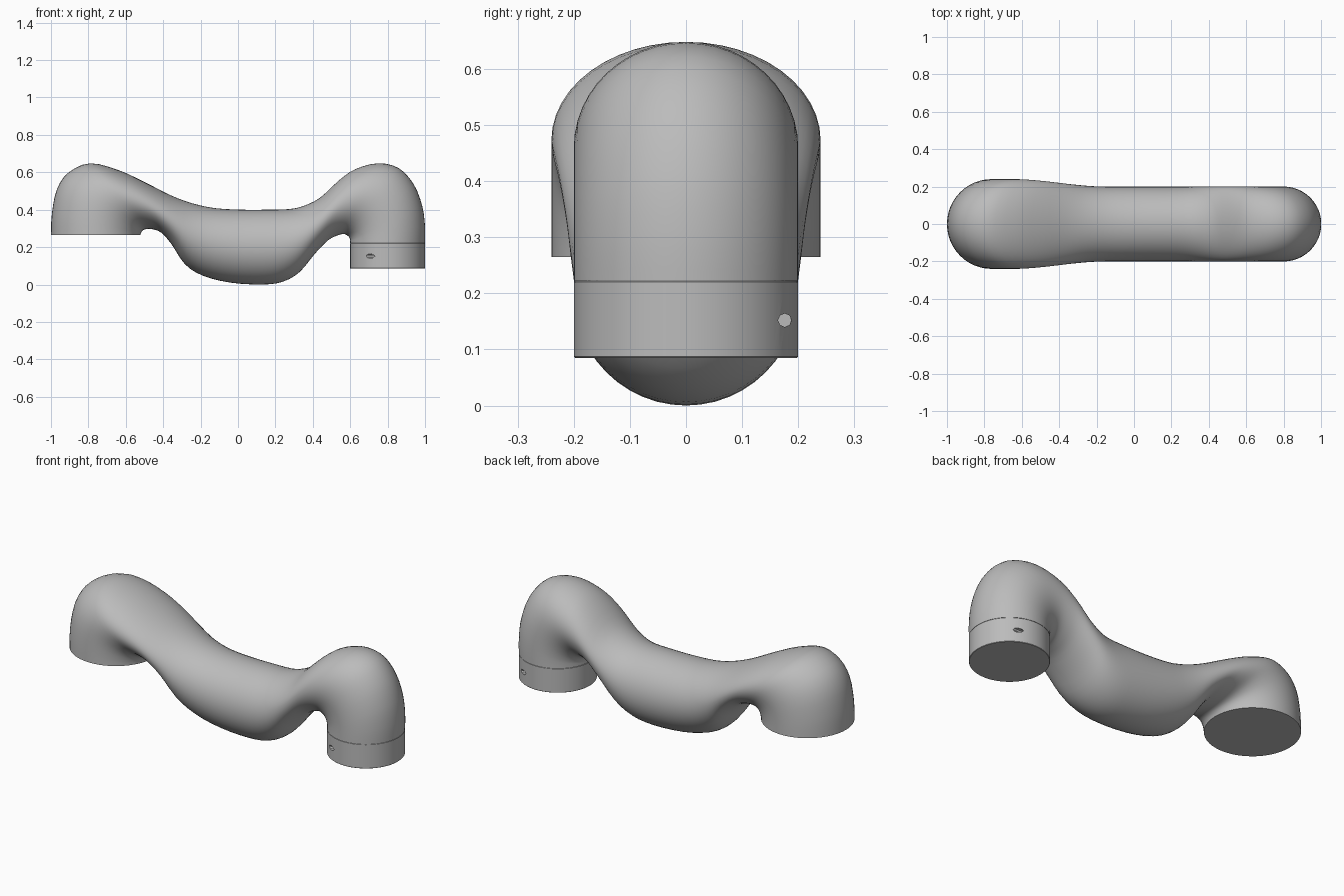
import bpy
import bmesh
import math
from mathutils import Vector

old = bpy.data.objects.get("Cube")
if old:
    bpy.data.objects.remove(old, do_unlink=True)

SIDES = 48
STEPS = 3

# One neutral grey for every part
grey = bpy.data.materials.new("neutral grey")
grey.use_nodes = True
grey.diffuse_color = (0.5, 0.5, 0.5, 1)
grey.node_tree.nodes["Principled BSDF"].inputs["Base Color"].default_value = (0.5, 0.5, 0.5, 1)


def make_object(name, bm):
    """Turn a bmesh into a grey object in the scene."""
    bmesh.ops.recalc_face_normals(bm, faces=bm.faces[:])
    mesh = bpy.data.meshes.new(name)
    bm.to_mesh(mesh)
    bm.free()
    mesh.materials.append(grey)
    obj = bpy.data.objects.new(name, mesh)
    bpy.context.collection.objects.link(obj)
    return obj


def smooth(obj):
    """Smooth shading that keeps the rims sharp."""
    bpy.ops.object.select_all(action="DESELECT")
    obj.select_set(True)
    bpy.context.view_layer.objects.active = obj
    bpy.ops.object.shade_smooth_by_angle(angle=math.radians(40))


def spline(points, steps):
    """Smooth curve through all the given points."""
    last = len(points) - 1
    result = []
    for i in range(last):
        a, b = points[max(i - 1, 0)], points[i]
        c, d = points[i + 1], points[min(i + 2, last)]
        for s in range(steps):
            t = s / steps
            result.append(b + (c - a) * (t / 2)
                          + (a * 2 - b * 5 + c * 4 - d) * (t * t / 2)
                          + (b * 3 - a - c * 3 + d) * (t ** 3 / 2))
    result.append(points[last])
    return result


def half_width(x):
    """The tube widens towards its larger end."""
    t = min(max((-0.15 - x) / 0.5, 0), 1)
    return 0.2 + 0.04 * t * t * (3 - 2 * t)


# Side outline of the tube: outer x, outer z, inner x, inner z of each section
sections = [
    (-1, .265, -.522, .265), (-.995, .38, -.52, .273), (-.968, .51, -.514, .284),
    (-.905, .6, -.503, .293), (-.79, .648, -.485, .297), (-.64, .612, -.455, .295),
    (-.5, .548, -.41, .277), (-.36, .477, -.355, .215), (-.24, .433, -.285, .11),
    (-.12, .408, -.19, .048), (.02, .4, -.04, .01), (.15, .4, .13, 0),
    (.27, .403, .24, .015), (.35, .42, .33, .067), (.44, .465, .41, .163),
    (.54, .557, .48, .235), (.63, .618, .53, .262), (.75, .648, .565, .27),
    (.86, .622, .585, .262), (.94, .535, .596, .25), (.985, .42, .6, .238),
    (1, .31, .6, .23), (1, .222, .6, .222),
]

# Curved tube: elliptical rings spanning the outer and inner outline
outer = spline([Vector((s[0], 0, s[1])) for s in sections], STEPS)
inner = spline([Vector((s[2], 0, s[3])) for s in sections], STEPS)
bm = bmesh.new()
rings = []
for top, bottom in zip(outer, inner):
    centre, reach = (top + bottom) / 2, (top - bottom) / 2
    across = Vector((0, half_width(centre.x), 0))
    ring = []
    for k in range(SIDES):
        angle = math.tau * k / SIDES
        ring.append(bm.verts.new(centre + reach * math.cos(angle) + across * math.sin(angle)))
    rings.append(ring)
for first, second in zip(rings, rings[1:]):
    for k in range(SIDES):
        n = (k + 1) % SIDES
        bm.faces.new((first[k], first[n], second[n], second[k]))
bm.faces.new(rings[0])
bm.faces.new(rings[-1])
smooth(make_object("curved_tube", bm))


def cylinder(name, radius, sides, start, end):
    """Closed cylinder between two points."""
    start, end = Vector(start), Vector(end)
    axis = end - start
    matrix = axis.to_track_quat("Z", "Y").to_matrix().to_4x4()
    matrix.translation = (start + end) / 2
    bm = bmesh.new()
    bmesh.ops.create_cone(bm, cap_ends=True, segments=sides, radius1=radius,
                          radius2=radius, depth=axis.length, matrix=matrix)
    return make_object(name, bm)


# Collar under the narrower end, with softened rims
collar = cylinder("end_collar", 0.2, 64, (0.8, 0, 0.085), (0.8, 0, 0.222))
bevel = collar.modifiers.new("rim", "BEVEL")
bevel.width = 0.002
bevel.segments = 1
bevel.limit_method = "ANGLE"
bevel.angle_limit = math.radians(60)

# Two small blind screw holes on opposite sides of the collar
for side, label in ((1, "left"), (-1, "right")):
    y = side * 0.176
    cutter = cylinder(label + "_hole_cutter", 0.012, 8,
                      (0.8 + side * 0.06, y, 0.152), (0.8 + side * 0.2, y, 0.152))
    cutter.hide_render = True
    cutter.hide_set(True)
    cut = collar.modifiers.new(label + "_hole", "BOOLEAN")
    cut.operation = "DIFFERENCE"
    cut.solver = "EXACT"
    cut.object = cutter
smooth(collar)
